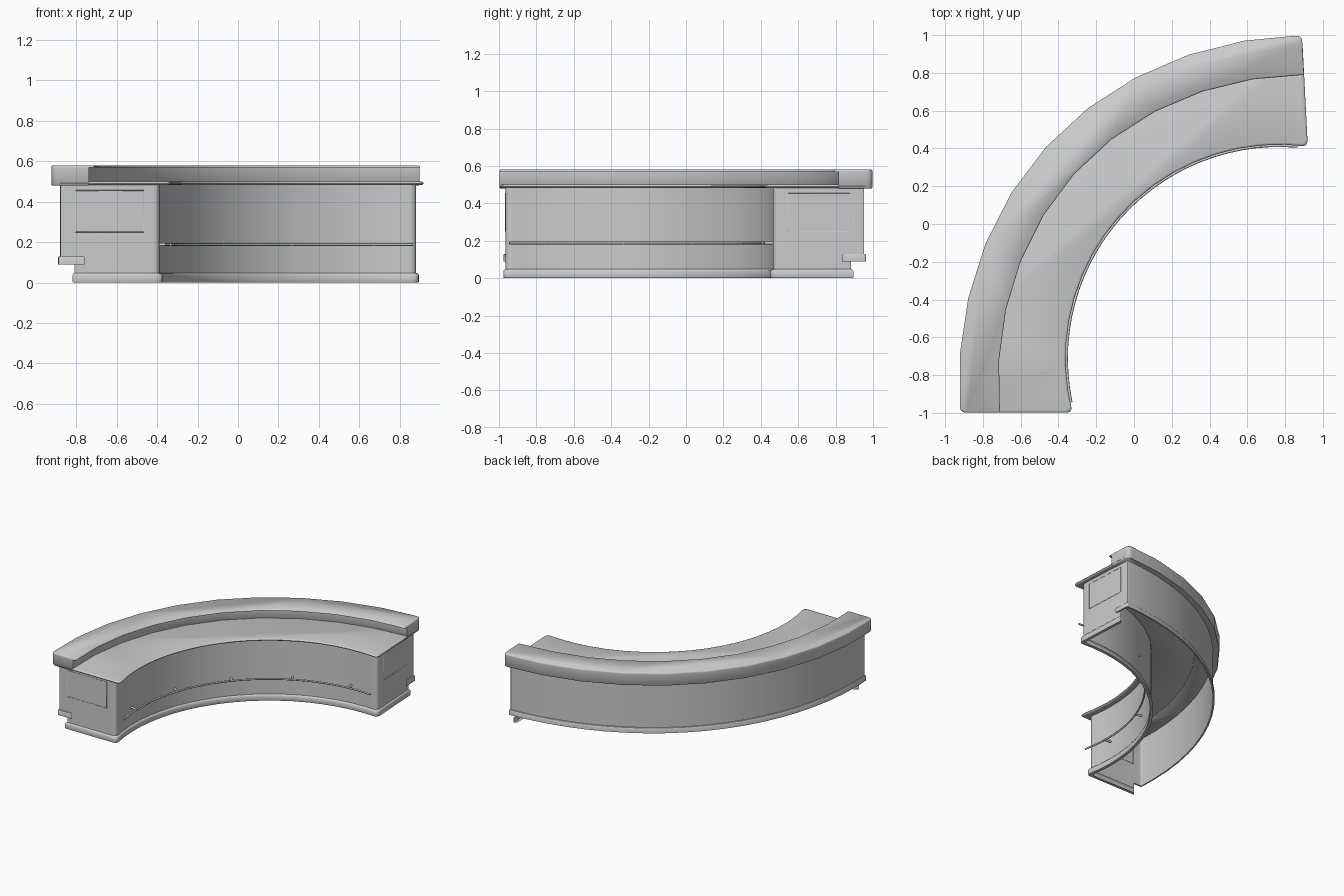
import bpy, bmesh
from math import sin, cos, asin, pi
from mathutils import Vector

if "Cube" in bpy.data.objects:
    bpy.data.objects.remove(bpy.data.objects["Cube"])

CX, CY = 0.77, -0.712          # centre of the quarter arc


def pt(s, r, e=0.0):
    """Plan point: s=-1 left end, s=1 right end, r radius, e inset from ends."""
    rr = r + abs(s) ** 3 * max(0, min(0.048, (r - 1.13) * 0.14))
    a0 = pi + asin((0.288 - e) / rr)
    a1 = pi / 2 - asin((0.21 - 0.052 * rr - e) / rr)
    a = a0 + (a1 - a0) * (s + 1) / 2
    return Vector((CX + rr * cos(a), CY + rr * sin(a)))


def corner(p, prev, nxt, d, n=5):
    """Rounded corner of size d."""
    a = p + (prev - p).normalized() * d
    b = p + (nxt - p).normalized() * d
    return [a * (1 - t) ** 2 + p * 2 * t * (1 - t) + b * t * t
            for t in [i / n for i in range(n + 1)]]


def arc(r, e, n):
    return [pt(-1 + 2 * i / n, r, e) for i in range(n + 1)]


def outline(r0, r1, e, n, ri, ro, side):
    """side: 'all' closed, 'in' inner arc + ends, 'out' outer arc + ends."""
    i, o = arc(r0, e, n), arc(r1, e, n)
    ci = (corner(i[0], o[0], i[1], ri) + i[1:-1]
          + corner(i[-1], i[-2], o[-1], ri))
    co = (corner(o[-1], i[-1], o[-2], ro) + o[-2:0:-1]
          + corner(o[0], o[1], i[0], ro))
    if side == 'in':
        return [o[0]] + ci + [o[-1]]
    if side == 'out':
        return [i[-1]] + co + [i[0]]
    return ci + co


def loft(name, r0, r1, e, profile, n=20, ri=0.04, ro=0.03, side='all', cap=False):
    """Stack plan outlines following a list of (offset, z)."""
    bm = bmesh.new()
    rows = [[bm.verts.new((p.x, p.y, z))
             for p in outline(r0 - f, r1 + f, e - f, n, ri, ro, side)]
            for f, z in profile]
    m = len(rows[0])
    for a, b in zip(rows, rows[1:]):
        for k in range(m if side == 'all' else m - 1):
            q = (k + 1) % m
            bm.faces.new((a[k], a[q], b[q], b[k]))
    if cap:
        bm.faces.new(rows[0][::-1])
        bm.faces.new(rows[-1])
        bmesh.ops.recalc_face_normals(bm, faces=bm.faces[:])
    me = bpy.data.meshes.new(name)
    bm.to_mesh(me)
    bm.free()
    ob = bpy.data.objects.new(name, me)
    bpy.context.collection.objects.link(ob)
    bpy.ops.object.select_all(action='DESELECT')
    ob.select_set(True)
    bpy.context.view_layer.objects.active = ob
    bpy.ops.object.shade_smooth_by_angle(angle=0.9)
    return ob


def tube(name, pts, depth, closed=False):
    cu = bpy.data.curves.new(name, 'CURVE')
    cu.dimensions = '3D'
    cu.bevel_depth = depth
    cu.bevel_resolution = 2
    cu.use_fill_caps = True
    sp = cu.splines.new('POLY')
    sp.points.add(len(pts) - 1)
    for v, p in zip(sp.points, pts):
        v.co = (*p, 1)
    sp.use_cyclic_u = closed
    ob = bpy.data.objects.new(name, cu)
    bpy.context.collection.objects.link(ob)


# Hollow counter body: inner wall with ends, and back wall
loft("counter_body", 1.175, 1.618, 0.035, [(0, 0.09), (0, 0.487)], side='in')
loft("back_wall", 1.59, 1.618, 0.035, [(0, 0.09), (0, 0.487)], ro=0.008, side='out')

# Plinth along the inner side and ends
loft("base_plinth", 1.175, 1.55, 0.035,
     [(-0.012, 0), (0.01, 0), (0.012, 0.004), (0.012, 0.036), (0.008, 0.044),
      (0, 0.048), (0, 0.095)], side='in')

# Skirting along the raised back, returned onto the ends
loft("back_skirting", 1.515, 1.618, 0.035,
     [(0, 0.09), (0.012, 0.09), (0.012, 0.122), (0.008, 0.129), (0, 0.13)],
     ro=0.012, side='out')

# Worktop slab
loft("worktop", 1.135, 1.63, 0.004,
     [(-0.008, 0.482), (0, 0.485), (0.003, 0.491), (0, 0.497), (-0.008, 0.5)],
     n=18, ri=0.035, ro=0.01, cap=True)

# Raised bar ledge at the back, with a top board overhanging the worktop
loft("bar_ledge", 1.485, 1.668, 0.002, [(-0.004, 0.48), (0, 0.485), (0, 0.568)],
     n=10, ri=0.006, ro=0.035, cap=True)
loft("bar_top", 1.461, 1.668, 0.002, [(0, 0.568), (0, 0.574), (-0.006, 0.58)],
     n=10, ri=0.006, ro=0.035, cap=True)

# Foot rail with brackets
RAIL = 1.127
tube("foot_rail", [(*pt(-0.98 + 1.96 * i / 28, RAIL, 0.035), 0.188)
                   for i in range(29)], 0.007)
for i in range(5):
    s = -0.8 + 0.4 * i
    tube(f"rail_bracket_{i + 1}",
         [(*pt(s, RAIL - 0.006, 0.035), 0.188), (*pt(s, 1.185, 0.035), 0.188)], 0.008)

# Thin panel beading on both ends
for name, s in (("left", -1), ("right", 1)):
    a, b = pt(s, 1.245, 0.035), pt(s, 1.545, 0.035)
    tube(f"{name}_end_beading", [(*a, 0.25), (*b, 0.25), (*b, 0.455), (*a, 0.455)],
         0.002, True)
